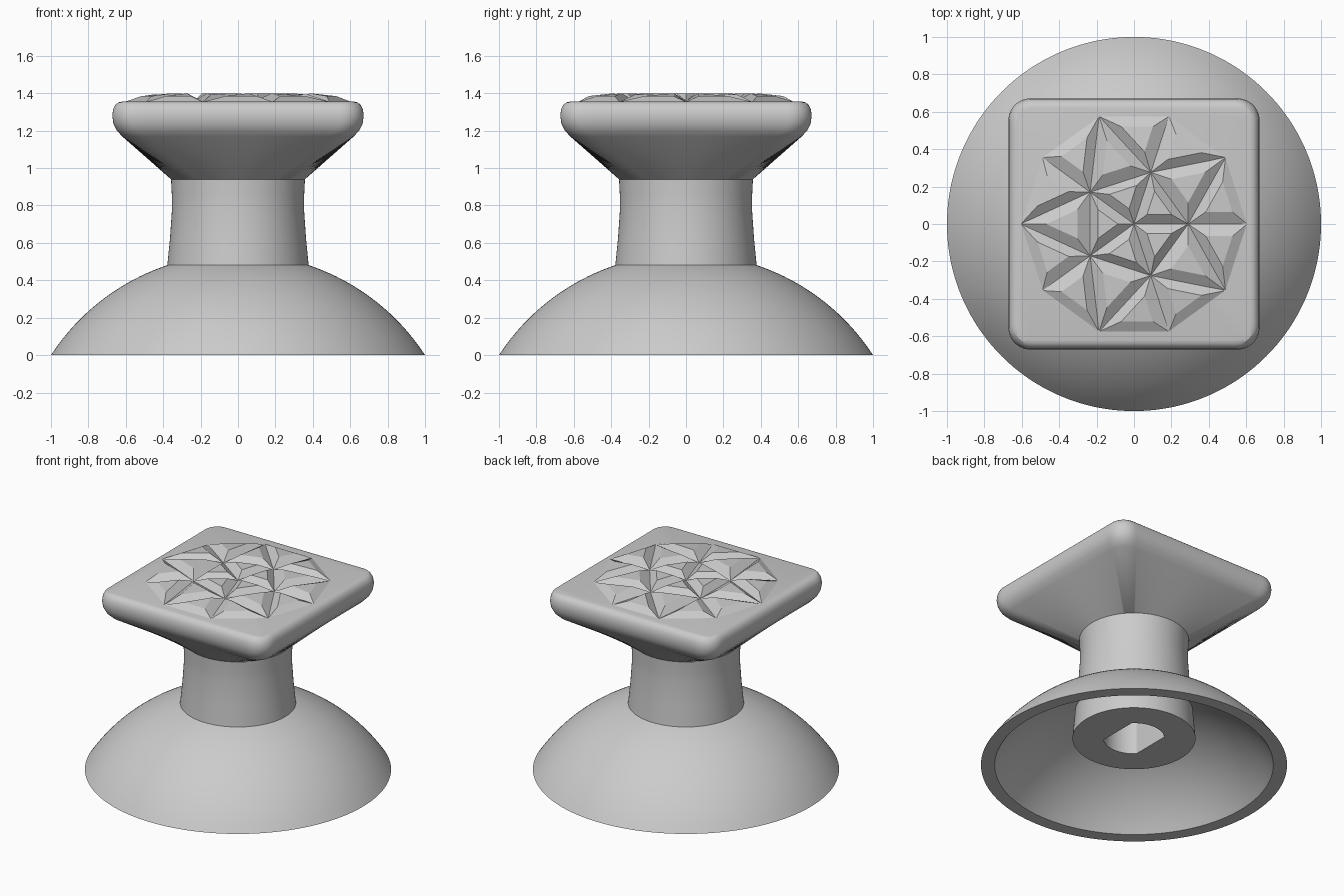
import bpy
import math
from mathutils import Vector

if "Cube" in bpy.data.objects:
    bpy.data.objects.remove(bpy.data.objects["Cube"], do_unlink=True)

SEGMENTS = 288
BASE_Z = 1.355

grey = bpy.data.materials.new("mid_grey")
grey.use_nodes = True
grey.diffuse_color = (0.6, 0.6, 0.6, 1)
grey.node_tree.nodes["Principled BSDF"].inputs["Base Color"].default_value = (0.6, 0.6, 0.6, 1)


def make_object(name, verts, faces, smooth):
    mesh = bpy.data.meshes.new(name)
    mesh.from_pydata(verts, [], faces)
    mesh.materials.append(grey)
    obj = bpy.data.objects.new(name, mesh)
    bpy.context.collection.objects.link(obj)
    bpy.ops.object.select_all(action="DESELECT")
    obj.select_set(True)
    bpy.context.view_layer.objects.active = obj
    bpy.ops.object.mode_set(mode="EDIT")
    bpy.ops.mesh.select_all(action="SELECT")
    bpy.ops.mesh.normals_make_consistent(inside=False)
    bpy.ops.object.mode_set(mode="OBJECT")
    if smooth:
        bpy.ops.object.shade_smooth_by_angle(angle=math.radians(30))
    return obj


# Cross-sections: each returns a radius for an angle
def circle(r):
    return lambda a: r


def flatted_hole(r, flat):
    return lambda a: min(r, flat / max(abs(math.cos(a)), 1e-6))


def rounded_square(half, corner):
    q = half - corner

    def radius(a):
        c, s = abs(math.cos(a)), abs(math.sin(a))
        if min(c, s) / max(c, s) * half <= q:
            return half / max(c, s)
        b = q * (c + s)
        return b + math.sqrt(max(b * b - 2 * q * q + corner * corner, 0))
    return radius


def loft(name, rings, closed_loop=False):
    verts, faces = [], []
    for shape, z in rings:
        for i in range(SEGMENTS):
            a = math.tau * i / SEGMENTS
            r = shape(a)
            verts.append((r * math.cos(a), r * math.sin(a), z))
    n = len(rings)
    for k in range(n if closed_loop else n - 1):
        lo, hi = k * SEGMENTS, (k + 1) % n * SEGMENTS
        for i in range(SEGMENTS):
            j = (i + 1) % SEGMENTS
            faces.append((lo + i, lo + j, hi + j, hi + i))
    if not closed_loop:
        faces.append(tuple(range(SEGMENTS)))
        faces.append(tuple(range((n - 1) * SEGMENTS, n * SEGMENTS)))
    return make_object(name, verts, faces, True)


# Hollow skirt: two concentric sphere zones joined by a flat rim
CENTRE = -0.651


def zone(rim, top, steps=20):
    sphere = math.hypot(rim, CENTRE)
    radii = [rim + (top - rim) * i / steps for i in range(steps + 1)]
    return [(circle(r), CENTRE + math.sqrt(sphere ** 2 - r * r)) for r in radii]


loft("dome_skirt", zone(1.0, 0.365) + zone(0.91, 0.365)[::-1], closed_loop=True)

# Stem with the flat-sided socket in its underside
socket = flatted_hole(0.2, 0.14)
stem = [(socket, 0.7), (socket, 0.2)]
stem += [(circle(r), z) for r, z in
         [(0.402, 0.2), (0.378, 0.48), (0.364, 0.62), (0.353, 0.78), (0.354, 0.86), (0.358, 0.94)]]
loft("stem", stem)

# Flared cap: round at the stem, rounded square at the top
cap = [(circle(0.358), 0.94)]
cap += [(rounded_square(h, c), z) for h, c, z in
        [(0.62, 0.10, 1.17), (0.65, 0.11, 1.204), (0.667, 0.12, 1.24), (0.672, 0.12, 1.28),
         (0.668, 0.12, 1.315), (0.656, 0.11, 1.338), (0.64, 0.09, 1.351), (0.62, 0.07, BASE_Z)]]
loft("square_cap", cap)


# Faceted grip: a ten-sided field of raised triangles with grooves between
def polar(r, degrees, z):
    a = math.radians(degrees)
    return Vector((r * math.cos(a), r * math.sin(a), z))


hub = Vector((0, 0, BASE_Z + 0.006))
inner = [polar(0.29, 72 * k, BASE_Z + 0.004) for k in range(5)]
outer = [polar(0.605, 36 * k, BASE_Z - 0.001) for k in range(10)]
triangles = []
for k in range(5):
    m = (k + 1) % 5
    triangles.append((hub, inner[k], inner[m]))
    triangles.append((inner[k], outer[2 * k + 1], inner[m]))
    triangles.append((inner[k], outer[2 * k], outer[2 * k + 1]))
    triangles.append((inner[k], outer[2 * k - 1], outer[2 * k]))

verts, faces = [], []
for tri in triangles:
    middle = sum(tri, Vector()) / 3
    base = len(verts)
    verts += list(tri)
    for corner in tri:
        top = middle.lerp(corner, 0.45)
        top.z = 1.4 - max(0, top.to_2d().length - 0.4) * 0.12
        verts.append(top)
    for i in range(3):
        j = (i + 1) % 3
        faces.append((base + i, base + j, base + 3 + j, base + 3 + i))
    faces.append((base + 3, base + 4, base + 5))
make_object("faceted_grip", verts, faces, False)
